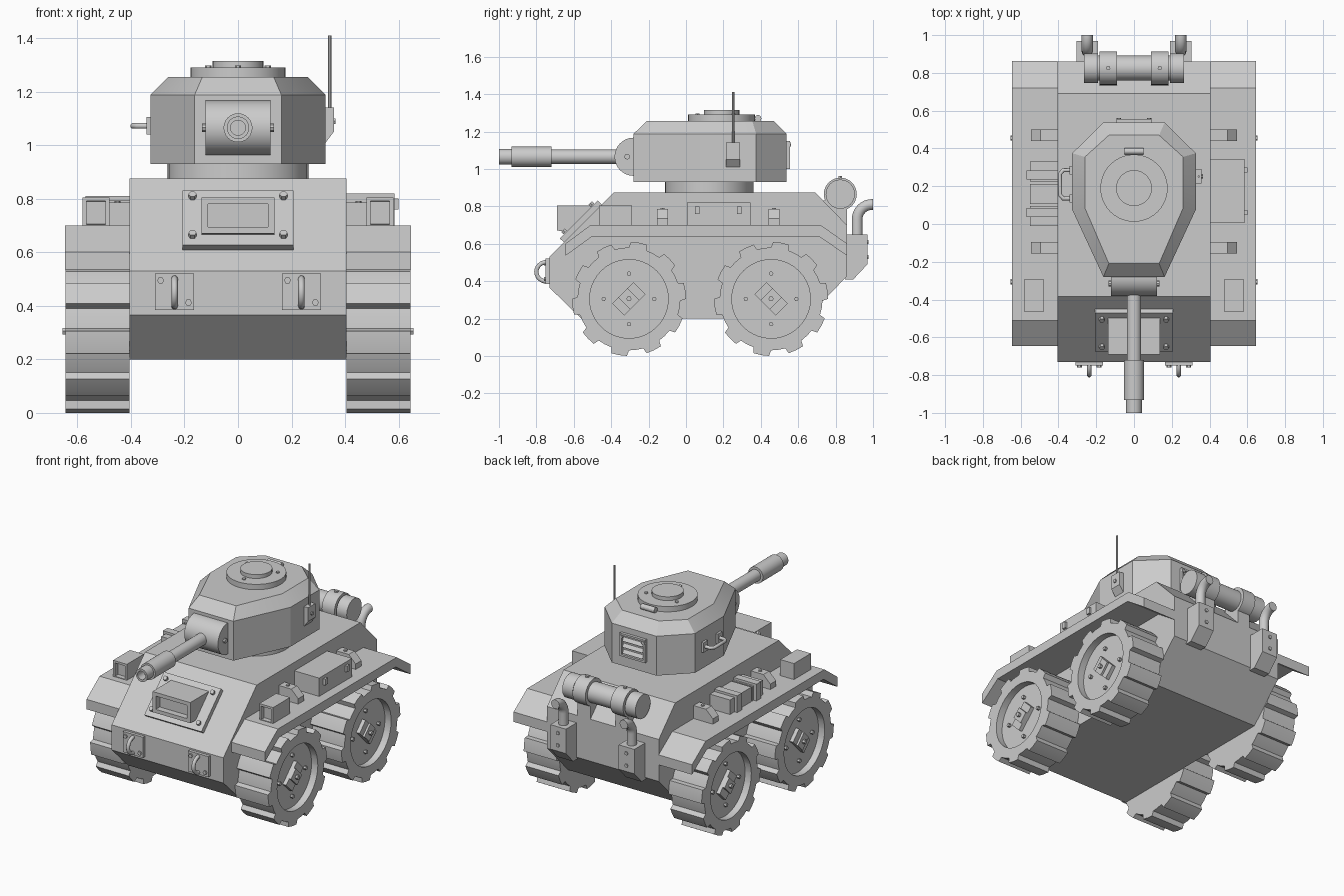
import bpy, bmesh, math
from mathutils import Vector, Matrix

if "Cube" in bpy.data.objects:
    bpy.data.objects.remove(bpy.data.objects["Cube"])


def finish(name, bm):
    bmesh.ops.recalc_face_normals(bm, faces=bm.faces)
    me = bpy.data.meshes.new(name)
    bm.to_mesh(me)
    bm.free()
    ob = bpy.data.objects.new(name, me)
    bpy.context.collection.objects.link(ob)
    return ob


def loft(name, loops, recess=None):
    """Skin a list of equal-length vertex loops, capping both ends."""
    bm = bmesh.new()
    vl = [[bm.verts.new(p) for p in lp] for lp in loops]
    n = len(vl[0])
    for a, b in zip(vl, vl[1:]):
        for i in range(n):
            bm.faces.new((a[i], a[(i + 1) % n], b[(i + 1) % n], b[i]))
    bm.faces.new(vl[0])
    bm.faces.new(vl[-1])
    if recess:  # window sunk into the face that points along a direction
        d, inset, depth = recess
        bmesh.ops.recalc_face_normals(bm, faces=bm.faces)
        bm.normal_update()
        f = max(bm.faces, key=lambda q: q.normal.dot(Vector(d)))
        bmesh.ops.inset_individual(bm, faces=[f], thickness=inset, depth=0)
        bmesh.ops.inset_individual(bm, faces=[f], thickness=0.001, depth=-depth)
    return finish(name, bm)


def prism_x(name, pts, x0, x1, **k):
    return loft(name, [[(x, y, z) for y, z in pts] for x in (x0, x1)], **k)


def prism_y(name, pts, y0, y1, **k):
    return loft(name, [[(x, y, z) for x, z in pts] for y in (y0, y1)], **k)


def box(name, x0, x1, y0, y1, z0, z1, **k):
    return prism_x(name, [(y0, z0), (y1, z0), (y1, z1), (y0, z1)], x0, x1, **k)


def lathe(name, origin, axis, prof, seg=32, scale=(1, 1)):
    """Revolve (radius, distance) pairs about an axis through origin."""
    q = Vector(axis).to_track_quat('Z', 'Y')
    o = Vector(origin)
    return loft(name, [[o + q @ Vector((r * scale[0] * math.cos(a), r * scale[1] * math.sin(a), h))
                        for a in (2 * math.pi * i / seg for i in range(seg))] for r, h in prof])


def cyl(name, origin, axis, r, h, seg=32, **k):
    return lathe(name, origin, axis, [(r, 0), (r, h)], seg, **k)


def bolt(name, p, axis, r=0.012, h=0.012):
    return cyl(name, p, axis, r, h, 6)


def tube(name, pts, r):
    cu = bpy.data.curves.new(name, 'CURVE')
    cu.dimensions = '3D'
    cu.bevel_depth, cu.bevel_resolution, cu.use_fill_caps = r, 3, True
    sp = cu.splines.new('POLY')
    sp.points.add(len(pts) - 1)
    for p, c in zip(sp.points, pts):
        p.co = (*c, 1)
    ob = bpy.data.objects.new(name, cu)
    bpy.context.collection.objects.link(ob)
    return ob


X, Y, Z = (1, 0, 0), (0, 1, 0), (0, 0, 1)

# hull
prism_x("hull", [(-.73, .53), (-.73, .365), (-.56, .2), (.64, .2), (.86, .425), (.86, .70),
                 (.69, .875), (-.385, .875)], -.405, .405)

# wheels: lugged tyre, sunken dish, hub block and bolts
def wheel(side, yc, label, tilt):
    zc = .305
    ang = [(36 * k + a, r) for k in range(10) for a, r in
           ((0, .305), (8, .305), (16, .305), (18, .275), (26, .275), (34, .275))]
    def ring(x, r=None):
        return [(side * x, yc + (r or q) * math.cos(math.radians(a)), zc + (r or q) * math.sin(math.radians(a)))
                for a, q in ang]
    loft(label + "_wheel", [ring(.406), ring(.645), ring(.645, .21), ring(.6, .21)])
    for w, l, x in ((.045, .08, .625), (.045, .035, .638)):
        hub = box(label + "_hub", .595, x, -l, l, -w, w)
        hub.data.transform(Matrix.Translation((0, yc, zc)) @ Matrix.Rotation(tilt, 4, 'X'))
        if side < 0:
            hub.data.transform(Matrix.Scale(-1, 4, X))
            hub.data.flip_normals()
    bolt(label + "_hub_bolt", (side * .63, yc, zc), (side, 0, 0), .014, .025)
    for i in range(4):
        a = i * math.pi / 2
        bolt(label + "_wheel_bolt", (side * .595, yc + .135 * math.cos(a), zc + .135 * math.sin(a)), (side, 0, 0), .012, .022)


for s, nm in ((1, "right"), (-1, "left")):
    wheel(s, -.305, nm + "_front", math.pi / 4)
    wheel(s, .455, nm + "_rear", -math.pi / 4)
    # fender with sloped ends
    prism_x(nm + "_fender", [(-.645, .535), (-.645, .60), (-.51, .70), (.72, .70), (.862, .60), (.862, .535),
                             (.71, .64), (-.50, .64)], s * .405, s * .647)
    # headlight box
    a, b = sorted((s * .48, s * .58))
    box(nm + "_headlight", a, b, -.465, -.29, .69, .805, recess=((0, -1, 0), .02, .03))
    # fender brackets
    for y in (-.125, .47):
        prism_y(nm + "_bracket", [(s * x, z) for x, z in
                ((.40, .69), (.40, .785), (.495, .785), (.545, .735), (.545, .69))], y - .03, y + .03)
        bolt(nm + "_bracket_bolt", (s * .45, y, .78), Z)
    # tow hook
    xc = s * .237
    box(nm + "_tow_plate", xc - .073, xc + .073, -.75, -.72, .385, .52)
    for dx, z in ((-.052, .495), (.052, .412)):
        bolt(nm + "_tow_bolt", (xc + dx, -.745, z), (0, -1, 0), .013, .015)
    tube(nm + "_tow_ring", [(xc, -.745 - .055 * math.sin(t), .45 + .052 * math.cos(t))
                            for t in (math.pi * i / 12 for i in range(13))], .012)
    # exhaust box and bent pipe
    xe = s * .248
    prism_x(nm + "_exhaust_box", [(.85, .65), (.97, .65), (.97, .49), (.895, .41), (.85, .41)], xe - .057, xe + .057)
    for z in (.61, .53):
        bolt(nm + "_exhaust_bolt", (xe, .965, z), Y)
    tube(nm + "_exhaust_pipe", [(xe, .915, .64), (xe, .915, .73)] +
         [(xe, .995 - .08 * math.cos(t), .73 + .08 * math.sin(t)) for t in (math.pi / 2 * i / 8 for i in range(1, 9))] +
         [(xe, 1.0, .81)], .03)

# right stowage box with clips
box("stowage_box", .40, .585, .005, .345, .69, .82)
for y in (.06, .285):
    box("stowage_clip", .58, .60, y - .013, y + .013, .76, .80)
# left fuel cans and straps
for y in (-.01, .107, .224):
    box("fuel_can", -.55, -.40, y, y + .106, .69, .795)
for y in (.06, .26):
    box("can_strap", -.57, -.40, y - .024, y + .024, .69, .81)

# driver's visor: sloped plate, hood with window, bolts
prism_x("visor_plate", [(-.64, .60), (-.44, .80), (-.471, .831), (-.675, .627)], -.207, .207)
prism_x("visor_hood", [(-.69, .67), (-.69, .805), (-.45, .805), (-.60, .665)], -.137, .137,
        recess=((0, -1, 0), .034, .04))
for x in (-.17, .17):
    for z in (.66, .805):
        bolt("visor_bolt", (x, z - 1.305, z), (0, -1, 1), .015, .018)

# turret ring and octagonal turret with chamfered roof
cyl("turret_ring", (0, .125, .86), Z, 1, .08, 40, scale=(.26, .237))

def octagon(xf, xs, yf, y1, y2, yr, z):
    return [(-xf, yf, z), (xf, yf, z), (xs, y1, z), (xs, y2, z), (xf, yr, z), (-xf, yr, z), (-xs, y2, z), (-xs, y1, z)]


base = (.162, .327, -.28, .075, .375, .537)
loft("turret", [octagon(*base, .93), octagon(*base, 1.188), octagon(.133, .26, -.21, .085, .355, .47, 1.255)])

# cupola with lid, bolts and hinge
cyl("cupola", (0, .19, 1.25), Z, .178, .04, 40)
cyl("cupola_lid", (0, .19, 1.28), Z, .095, .035)
for d in (30, 150, 270):
    t = math.radians(d)
    bolt("cupola_bolt", (.128 * math.cos(t), .19 + .128 * math.sin(t), 1.285), Z)
cyl("cupola_hinge", (-.05, .385, 1.27), X, .018, .1, 16)

# gun: mantlet, barrel, sleeve and hollow muzzle
cyl("mantlet", (-.122, -.28, 1.065), X, .102, .244)
cyl("mantlet_pin", (-.135, -.315, 1.065), X, .015, .27, 8)
lathe("gun_barrel", (0, -.3, 1.065), (0, -1, 0), [(.038, 0), (.038, .42), (.054, .42), (.054, .633), (.042, .633),
                                                   (.042, .70), (.028, .70), (.028, .64)], 24)

# antenna on the right of the turret
prism_y("antenna_base", [(.32, 1.0), (.358, 1.05), (.358, 1.14), (.32, 1.14)], .215, .29)
bolt("antenna_bolt", (.353, .252, 1.09), X)
cyl("antenna", (.343, .252, 1.13), Z, .006, .28, 8)

# grab handle on the left of the turret
for y in (.135, .285):
    box("handle_pad", -.342, -.32, y - .022, y + .022, 1.04, 1.105)
tube("grab_handle", [(-.33, .135, 1.072), (-.375, .135, 1.072), (-.392, .155, 1.072), (-.392, .265, 1.072),
                     (-.375, .285, 1.072), (-.33, .285, 1.072)], .011)

# louvred panel on the back of the turret
box("rear_panel", -.092, .092, .53, .556, 1.0, 1.15, recess=(Y, .018, .015))
for z in (1.035, 1.075, 1.115):
    prism_x("rear_louvre", [(.535, z - .014), (.556, z - .014), (.535, z + .016)], -.073, .073)
for x in (-.08, .08):
    bolt("rear_panel_bolt", (x, .55, 1.13), Y)

# rear drum with caps and straps
o = (-.265, .825, .865)
lathe("rear_drum", o, X, [(.078, 0), (.078, .075), (.066, .075), (.066, .455), (.078, .455), (.078, .53)])
for x in (-.137, .137):
    cyl("drum_strap", (x - .046, .825, .865), X, .088, .092)
    bolt("drum_bolt", (x, .825, .95), Z)
    box("drum_support", x - .046, x + .046, .73, .86, .69, .83)

# smooth the rounds, keep the edges
bpy.ops.object.select_all(action='DESELECT')
for ob in bpy.context.scene.objects:
    if ob.type == 'MESH':
        ob.select_set(True)
        bpy.context.view_layer.objects.active = ob
bpy.ops.object.shade_smooth_by_angle(angle=math.radians(20))
